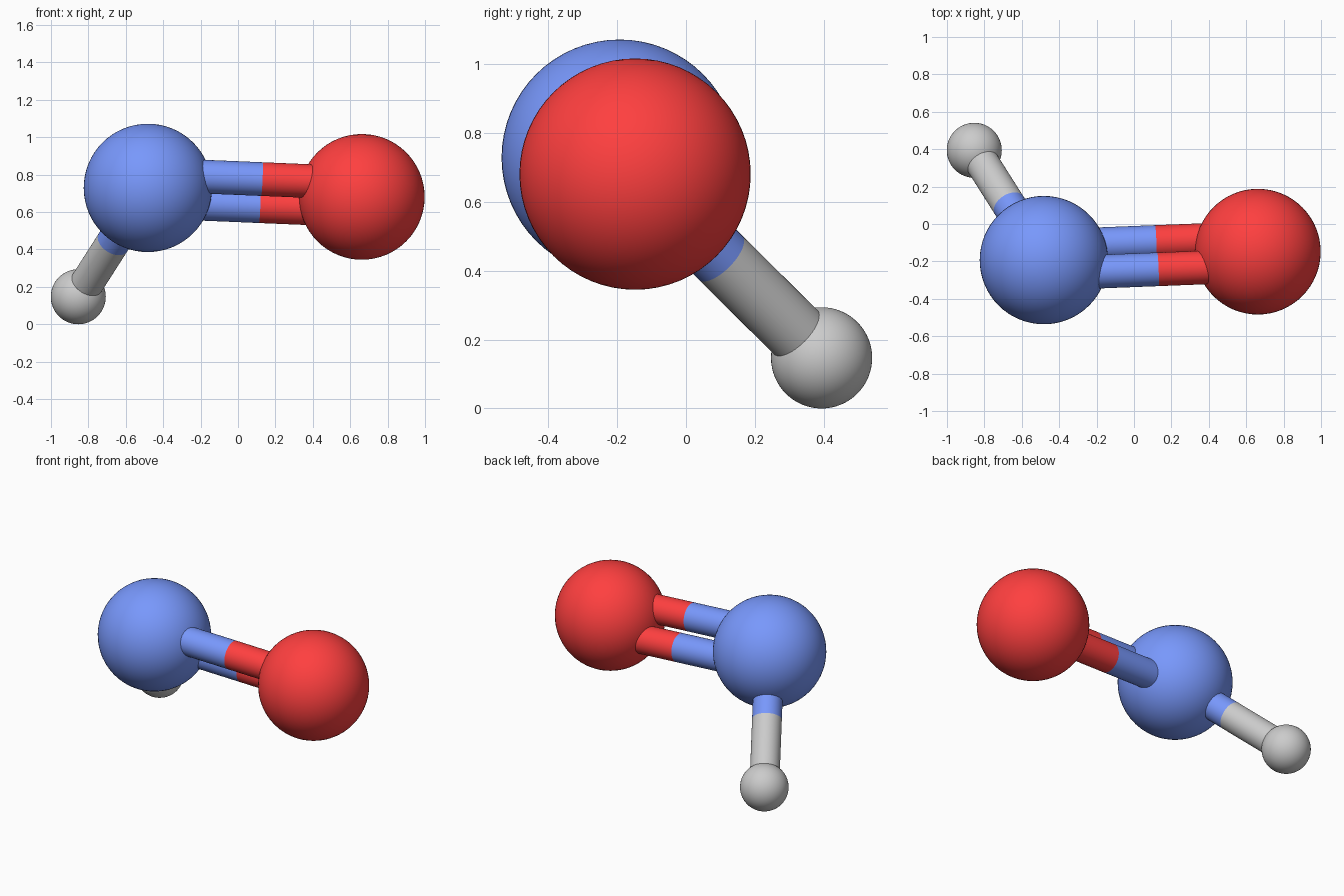
import bpy
from math import radians
from mathutils import Vector

if "Cube" in bpy.data.objects:
    bpy.data.objects.remove(bpy.data.objects["Cube"])


def material(name, color):
    m = bpy.data.materials.new(name)
    m.diffuse_color = color
    m.use_nodes = True
    m.node_tree.nodes["Principled BSDF"].inputs["Base Color"].default_value = m.diffuse_color
    return m


blue = material("blue", (0.188, 0.314, 0.973, 1))
red = material("red", (1.0, 0.05, 0.05, 1))

# Ball centres
BLUE_C = Vector((-0.482, -0.193, 0.729))
RED_C = Vector((0.662, -0.148, 0.681))
GREY_C = Vector((-0.854, 0.394, 0.147))
ROD_R = 0.09


def finish(name, mat):
    ob = bpy.context.object
    ob.name = name
    if mat:
        ob.data.materials.append(mat)
    bpy.ops.object.shade_smooth_by_angle(angle=radians(40))


def ball(name, centre, radius, mat=None):
    bpy.ops.mesh.primitive_uv_sphere_add(segments=64, ring_count=32,
                                         radius=radius, location=centre)
    finish(name, mat)


def rod(name, a, b, mat=None):
    d = b - a
    bpy.ops.mesh.primitive_cylinder_add(
        vertices=48, radius=ROD_R, depth=d.length, location=(a + b) / 2,
        rotation=d.to_track_quat('Z', 'Y').to_euler())
    finish(name, mat)


def two_tone_rod(name, a, b, split, mat_a, mat_b):
    mid = a.lerp(b, split)
    rod(name + "_near_half", a, mid, mat_a)
    rod(name + "_far_half", mid, b, mat_b)


# Balls
ball("blue_ball", BLUE_C, 0.343, blue)
ball("red_ball", RED_C, 0.336, red)
ball("small_grey_ball", GREY_C, 0.147)

# Single rod to the small ball
two_tone_rod("single_rod", BLUE_C, GREY_C, 0.5, blue, None)

# Pair of parallel rods, spread in the plane of the three balls
axis = (RED_C - BLUE_C).normalized()
side = GREY_C - BLUE_C
side = (side - axis * side.dot(axis)).normalized()
for label, s in (("lower", 1), ("upper", -1)):
    off = side * 0.103 * s
    two_tone_rod(label + "_double_rod", BLUE_C + off, RED_C + off, 0.528, blue, red)
